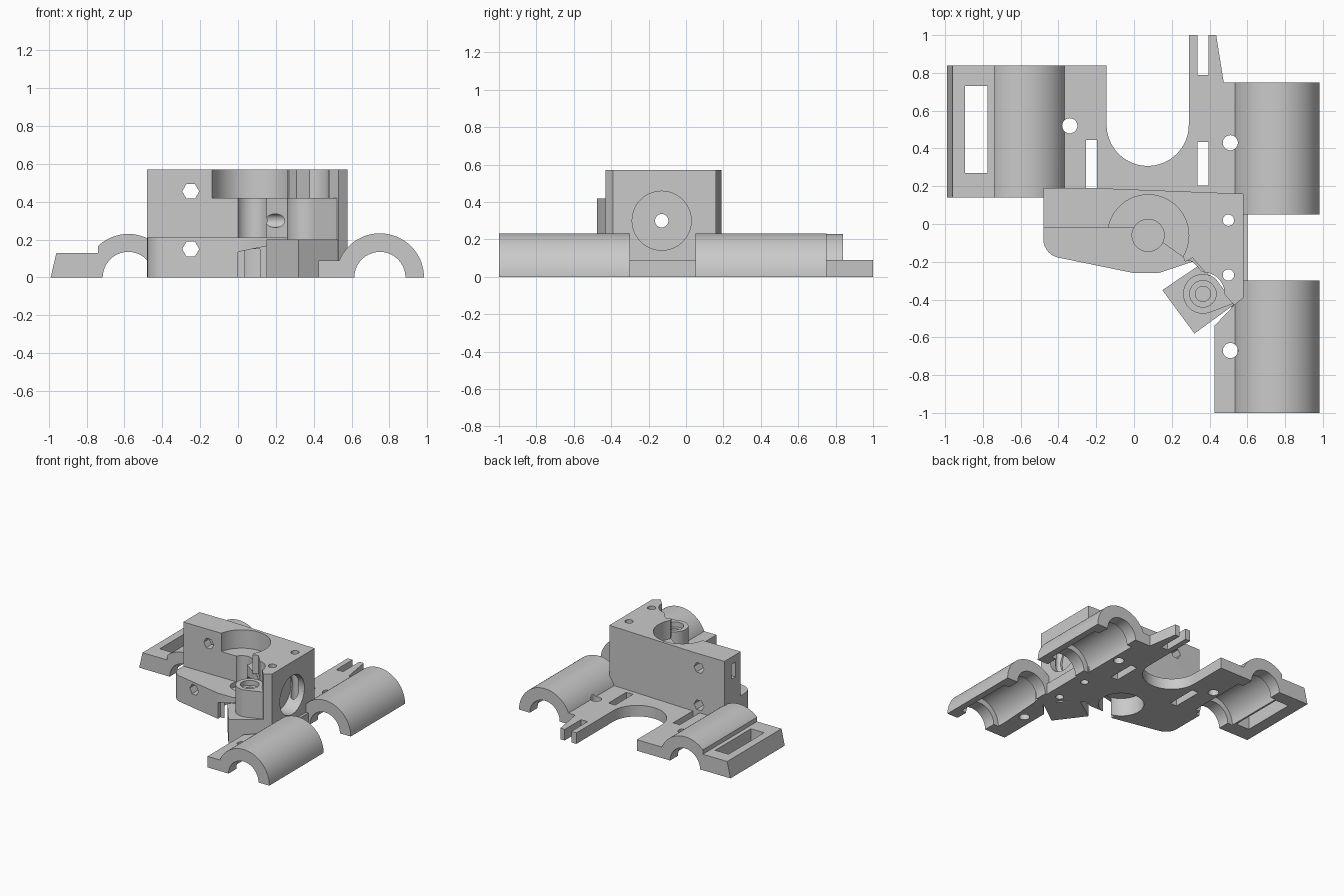
import bpy, bmesh, math
from mathutils import Matrix, Vector

old = bpy.data.objects.get("Cube")
if old:
    bpy.data.objects.remove(old, do_unlink=True)

grey = bpy.data.materials.new("plain grey")
grey.use_nodes = True
grey.diffuse_color = (0.59, 0.59, 0.59, 1)
grey.node_tree.nodes["Principled BSDF"].inputs["Base Color"].default_value = (0.59, 0.59, 0.59, 1)


def prism(name, pts, a, b, axis="z"):
    """Extrude a profile along z (points are x, y) or along y (points are x, z)."""
    bm = bmesh.new()
    place = (lambda p, d: (p[0], p[1], d)) if axis == "z" else (lambda p, d: (p[0], d, p[1]))
    face = bm.faces.new([bm.verts.new(place(p, a)) for p in pts])
    ext = bmesh.ops.extrude_face_region(bm, geom=[face])
    verts = [v for v in ext["geom"] if isinstance(v, bmesh.types.BMVert)]
    bmesh.ops.translate(bm, verts=verts, vec=Vector(place((0, 0), b - a)))
    bmesh.ops.recalc_face_normals(bm, faces=bm.faces)
    if bm.calc_volume(signed=True) < 0:
        bmesh.ops.reverse_faces(bm, faces=bm.faces)
    mesh = bpy.data.meshes.new(name)
    bm.to_mesh(mesh)
    bm.free()
    mesh.materials.append(grey)
    ob = bpy.data.objects.new(name, mesh)
    bpy.context.collection.objects.link(ob)
    return ob


def box(x0, x1, y0, y1, z0, z1):
    return prism("box_cutter", [(x0, y0), (x1, y0), (x1, y1), (x0, y1)], z0, z1)


def ring(x, y, r, n=48, start=0, end=360):
    full = end - start == 360
    angles = [math.radians(start + (end - start) * i / (n if full else n - 1)) for i in range(n)]
    return [(x + r * math.cos(t), y + r * math.sin(t)) for t in angles]


def bore(x, y, r, z0=-0.1, z1=0.7, n=48):
    return prism("bore_cutter", ring(x, y, r, n), z0, z1)


def bearing_seat(x, y0, y1):
    """Wider pocket for the bearing, leaving a lip at both ends."""
    return prism("seat_cutter", ring(x, 0, 0.18, 64), y0 + 0.1, y1 - 0.1, "y")


def combine(ob, others, op="DIFFERENCE", solver="EXACT"):
    for other in others:
        mod = ob.modifiers.new("cut", "BOOLEAN")
        mod.operation, mod.solver, mod.object = op, solver, other
        bpy.context.view_layer.update()
        graph = bpy.context.evaluated_depsgraph_get()
        mesh = bpy.data.meshes.new_from_object(ob.evaluated_get(graph))
        ob.modifiers.clear()
        ob.data = mesh
        bpy.data.objects.remove(other, do_unlink=True)
    return ob


# Base plate with U opening, fork and mounting slots
plate = prism("base_plate", [
    (-0.40, 0.14), (-0.40, 0.84), (-0.145, 0.84), (-0.145, 0.16), (0.29, 0.16), (0.29, 1.0),
    (0.435, 1.0), (0.475, 0.75), (0.56, 0.75), (0.56, 0.05), (0.60, 0.05), (0.60, -0.30),
    (0.56, -0.30), (0.56, 0.0), (0.30, 0.0), (0.30, 0.14)], 0, 0.09)
bridge = prism("bridge", [(-0.2, 0.14), (-0.2, 0.53), (0.35, 0.53), (0.35, 0.14)], 0, 0.09)
combine(plate, [bridge], "UNION")
combine(plate, [
    bore(0.0725, 0.525, 0.2175, n=64),
    box(-0.145, 0.29, 0.525, 1.1, -0.1, 0.2),
    box(-0.255, -0.195, 0.19, 0.445, -0.1, 0.2),
    box(0.335, 0.395, 0.205, 0.435, -0.1, 0.2),
    box(0.335, 0.395, 0.79, 1.1, -0.1, 0.2),
    bore(-0.34, 0.52, 0.04), bore(0.51, 0.43, 0.04), bore(0.50, 0.02, 0.03)])

# Front foot plate under the front bearing holder
foot = prism("front_foot_plate", [
    (0.425, -1.0), (0.425, -0.54), (0.53, -0.43), (0.60, -0.43),
    (0.60, -0.30), (0.56, -0.30), (0.56, -1.0)], 0, 0.09)
combine(foot, [bore(0.51, -0.67, 0.04)], solver="MANIFOLD")

# Half-round bearing holders
arch = ring(0.75, 0, 0.233, 40, 0, 180) + ring(0.75, 0, 0.135, 32, 180, 0)
for name, y0, y1, hole in (("rear_left_bearing_holder", 0.05, 0.75, 0.43),
                           ("front_left_bearing_holder", -1.0, -0.30, -0.67)):
    holder = prism(name, arch, y0, y1, "y")
    combine(holder, [bore(0.51, hole, 0.04), bearing_seat(0.75, y0, y1)], solver="MANIFOLD")

# Right bearing holder with a slotted side ledge
outer = [p for p in ring(-0.58, 0, 0.23, 40, 0, 180) if p[0] > -0.74]
profile = outer + [(-0.74, 0.165), (-0.74, 0.13), (-0.96, 0.13), (-0.99, 0)]
profile += ring(-0.58, 0, 0.135, 32, 180, 0)
holder = prism("right_bearing_holder", profile, 0.14, 0.84, "y")
combine(holder, [box(-0.895, -0.775, 0.27, 0.73, -0.1, 0.3), bore(-0.34, 0.52, 0.04),
                 bearing_seat(-0.58, 0.14, 0.84)])

# Drive housing: lower shelf, middle wall and top share the rear outline
rear = [(0.58, -0.39), (0.58, 0.16), (-0.20, 0.19), (-0.48, 0.19)]
corner = ring(-0.38, -0.08, 0.10, 8, 180, 257)
lower = prism("drive_housing", rear + corner + [
    (0, -0.26), (0.13, -0.26), (0.31, -0.20), (0.53, -0.43)], 0, 0.21)
middle = prism("middle_wall", rear + [
    (-0.48, -0.02), (0.10, -0.02), (0.14, -0.09), (0.28, -0.19), (0.31, -0.20), (0.53, -0.43)],
    0.21, 0.42)
top = prism("top_wall", rear + [
    (-0.48, -0.02), (0.20, -0.02), (0.27, -0.20), (0.31, -0.18), (0.53, -0.43)], 0.42, 0.57)
combine(top, [bore(0.075, -0.06, 0.215, 0.3, 0.7, 64)])
housing = combine(lower, [middle, top], "UNION")
cutters = [
    bore(0.075, -0.06, 0.085, 0.17, 0.43),            # drive gear bore
    bore(0.075, -0.06, 0.17, -0.1, 0.15, 64),         # motor pilot
    bore(0.365, -0.37, 0.115),                        # idler clearance
    bore(0.50, 0.02, 0.03), bore(0.50, -0.27, 0.03),  # clamp bolts
    box(-0.6, -0.20, 0.05, 0.10, 0.39, 0.51)]         # nut slot
# Sloped pocket under the front lip
cutters.append(prism("pocket_cutter", [(0.001, -0.1), (0.27, -0.1), (0.27, 0.19), (0.001, 0.135)],
                     -0.4, -0.225, "y"))
for z in (0.15, 0.455):
    cutters.append(prism("bolt_cutter", ring(-0.25, z, 0.045, 6), -0.4, 0.4, "y"))
turn = Matrix.Translation((0, -0.13, 0.30)) @ Matrix.Rotation(math.pi / 2, 4, "Y")
for r, x0, x1 in ((0.158, 0.46, 0.7), (0.036, -0.1, 0.7)):
    c = bore(0, 0, r, x0, x1)
    c.data.transform(turn)
    cutters.append(c)
combine(housing, cutters)

# Idler: turned square foot with a rounded bearing boss on top
idler = prism("idler_block", [(0.15, -0.35), (0.32, -0.58), (0.54, -0.42), (0.35, -0.215)], 0, 0.20)
boss = prism("idler_boss", ring(0.365, -0.37, 0.105, 32, 50, 290) + [(0.53, -0.42)], 0.19, 0.42)
combine(idler, [boss], "UNION")
combine(idler, [bore(0.365, -0.37, 0.07, 0.38, 0.5), bore(0.365, -0.37, 0.04, 0.1, 0.5)])

# Smooth the curved walls and keep the edges crisp
for ob in [o for o in bpy.context.scene.objects if o.type == "MESH"]:
    bpy.ops.object.select_all(action="DESELECT")
    ob.select_set(True)
    bpy.context.view_layer.objects.active = ob
    bpy.ops.object.shade_smooth_by_angle(angle=math.radians(30))
